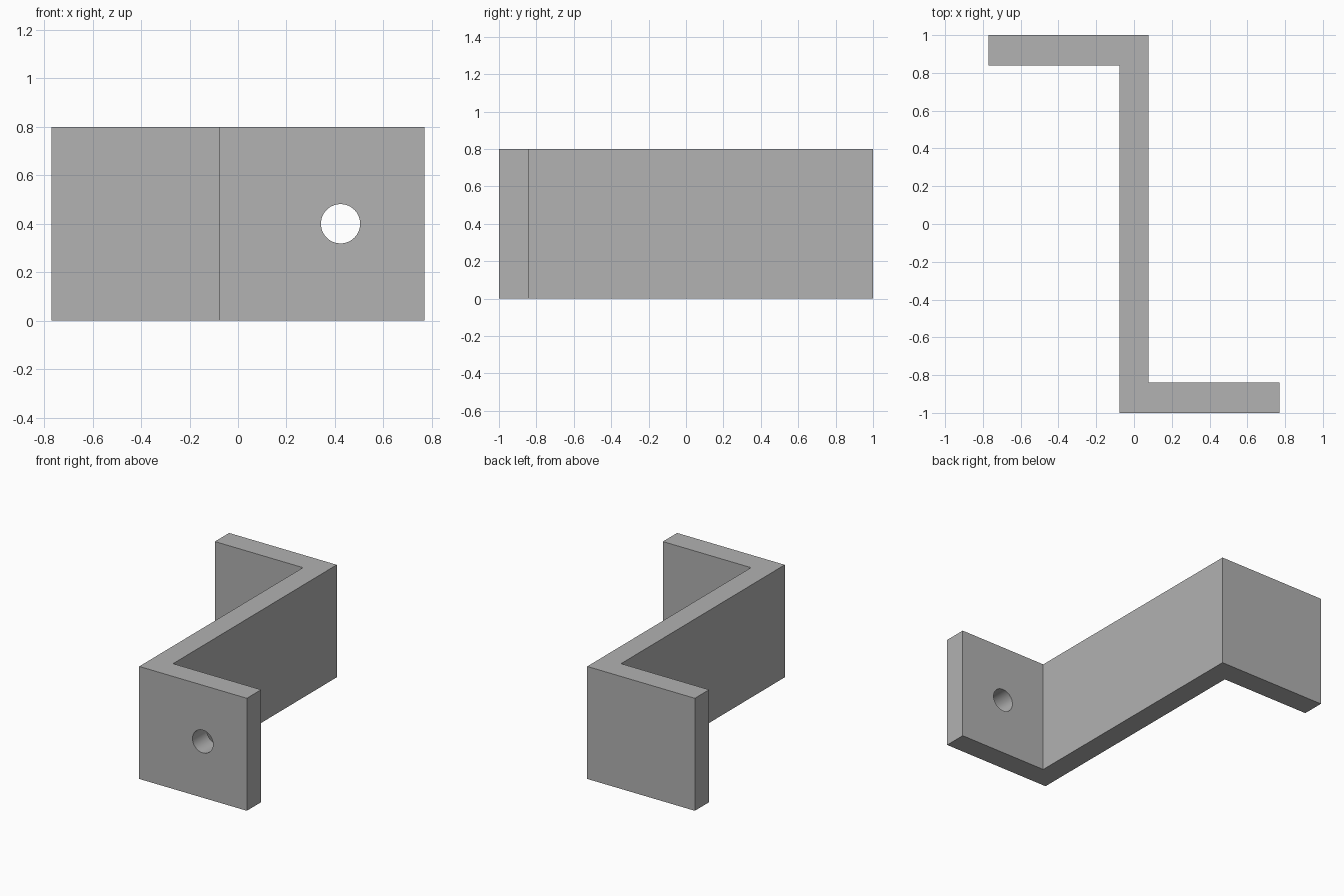
import bpy
import bmesh
import math

cube = bpy.data.objects.get("Cube")
if cube:
    bpy.data.objects.remove(cube, do_unlink=True)

HALF_X, HALF_Y, HEIGHT = 0.77, 1.0, 0.8
HALF_WEB, FLANGE = 0.077, 0.16
HOLE_X, HOLE_R = 0.423, 0.081

grey = bpy.data.materials.new("plain grey")
grey.use_nodes = True
colour = (0.445, 0.445, 0.445, 1)
grey.diffuse_color = colour
grey.node_tree.nodes["Principled BSDF"].inputs["Base Color"].default_value = colour

# Z-shaped outline: one half, then the same half turned by 180 degrees
half = [(-HALF_WEB, -HALF_Y), (HALF_X, -HALF_Y),
        (HALF_X, -HALF_Y + FLANGE), (HALF_WEB, -HALF_Y + FLANGE)]
outline = half + [(-x, -y) for x, y in half]

# Bracket body extruded upwards from the outline
bm = bmesh.new()
base = bm.faces.new([bm.verts.new((x, y, 0)) for x, y in outline])
top = bmesh.ops.extrude_face_region(bm, geom=[base])["geom"]
bmesh.ops.translate(bm, vec=(0, 0, HEIGHT),
                    verts=[v for v in top if isinstance(v, bmesh.types.BMVert)])
bmesh.ops.recalc_face_normals(bm, faces=bm.faces)
mesh = bpy.data.meshes.new("bracket")
bm.to_mesh(mesh)
bm.free()
mesh.materials.append(grey)
bracket = bpy.data.objects.new("bracket", mesh)
bpy.context.collection.objects.link(bracket)

# Round hole through the front flange
bpy.ops.mesh.primitive_cylinder_add(
    vertices=48, radius=HOLE_R, depth=FLANGE * 2,
    location=(HOLE_X, -HALF_Y + FLANGE / 2, HEIGHT / 2),
    rotation=(math.pi / 2, 0, 0))
cutter = bpy.context.object
cutter.name = "hole_cutter"
cutter.data.materials.append(grey)

cut = bracket.modifiers.new("hole", "BOOLEAN")
cut.operation = "DIFFERENCE"
cut.solver = "EXACT"
cut.object = cutter

# Apply the cut, drop the cutter and smooth only the hole wall
bpy.ops.object.select_all(action="DESELECT")
bracket.select_set(True)
bpy.context.view_layer.objects.active = bracket
bpy.ops.object.modifier_apply(modifier=cut.name)
bpy.data.objects.remove(cutter, do_unlink=True)
bpy.ops.object.shade_smooth_by_angle(angle=math.radians(30))
